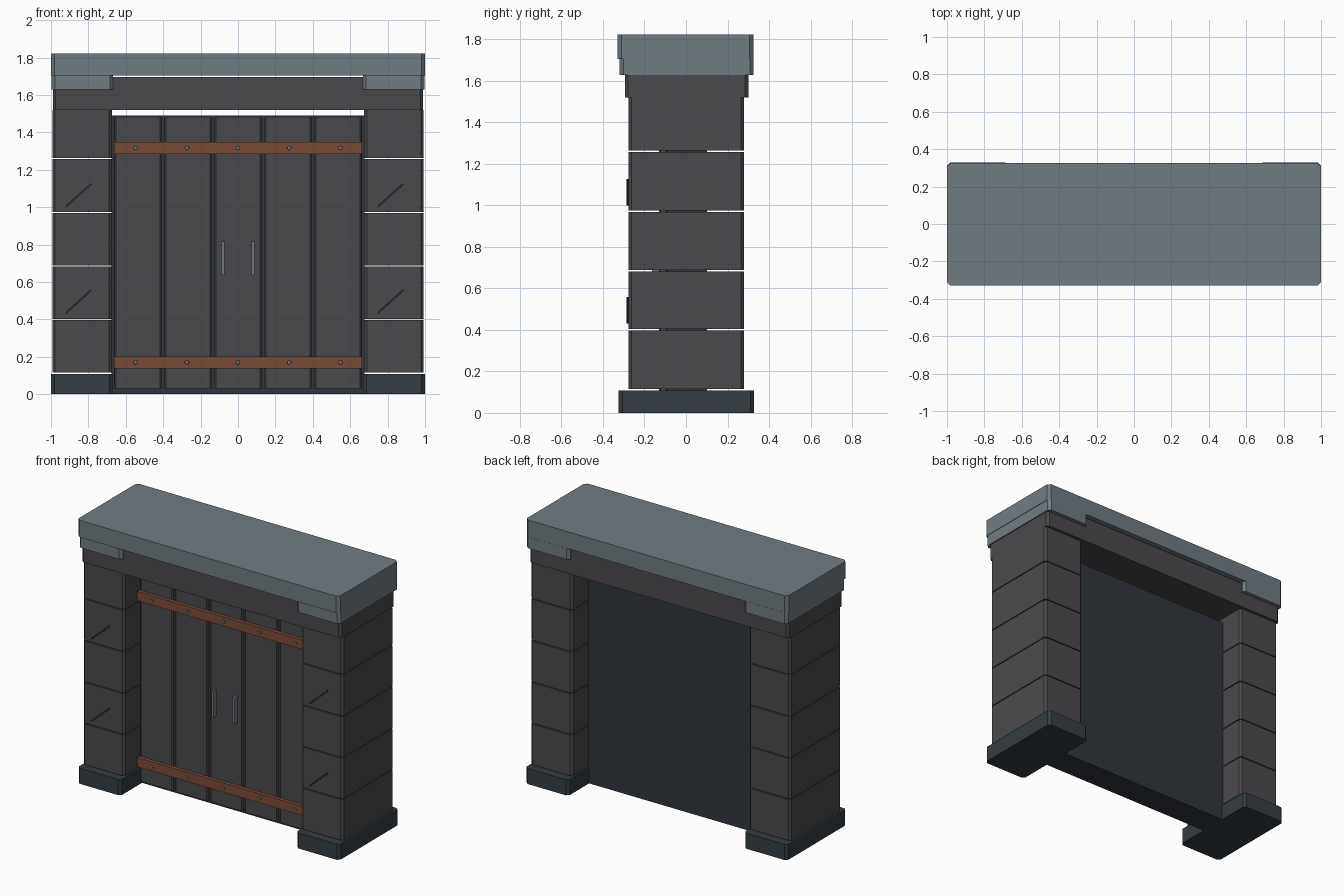
import bpy, bmesh, math
from mathutils import Matrix, Vector

if "Cube" in bpy.data.objects:
    bpy.data.objects.remove(bpy.data.objects["Cube"])


def material(name, rgb):
    m = bpy.data.materials.new(name)
    m.diffuse_color = (*rgb, 1)
    m.use_nodes = True
    m.node_tree.nodes["Principled BSDF"].inputs["Base Color"].default_value = m.diffuse_color
    return m


STONE = material("dark_stone", (0.070, 0.066, 0.072))
SLATE = material("slate", (0.16, 0.20, 0.225))
BASE = material("base_stone", (0.035, 0.047, 0.056))
WOOD = material("door_wood", (0.068, 0.066, 0.070))
BACK = material("door_back", (0.030, 0.037, 0.048))
RUST = material("rusty_iron", (0.19, 0.07, 0.038))
STEEL = material("steel", (0.16, 0.20, 0.22))
CRACK = material("crack", (0.03, 0.03, 0.033))


def finish(bm, name, mat):
    me = bpy.data.meshes.new(name)
    bm.to_mesh(me)
    bm.free()
    me.materials.append(mat)
    ob = bpy.data.objects.new(name, me)
    bpy.context.collection.objects.link(ob)
    return ob


def block(name, x, y, z, mat, chamfer=0.0):
    """Box from (min, max) pairs with chamfered vertical edges."""
    bm = bmesh.new()
    bmesh.ops.create_cube(bm, size=1)
    for v in bm.verts:
        v.co = Vector((x[v.co.x > 0], y[v.co.y > 0], z[v.co.z > 0]))
    if chamfer:
        upright = [e for e in bm.edges
                   if abs(e.verts[0].co.z - e.verts[1].co.z) > 1e-4]
        bmesh.ops.bevel(bm, geom=upright, offset=chamfer, segments=1,
                        profile=0.5, affect='EDGES')
    return finish(bm, name, mat)


def span(s, a, b):
    return tuple(sorted((s * a, s * b)))


# pillars: foot, five separated courses, corner cap
courses = [(0.115, 0.397), (0.403, 0.682), (0.688, 0.969),
           (0.975, 1.257), (1.263, 1.52)]
for s, side in ((-1, "left"), (1, "right")):
    block(f"{side}_pillar_foot", span(s, 0.67, 1.0), (-0.325, 0.328),
          (0, 0.108), BASE, 0.018)
    for i, z in enumerate(courses):
        block(f"{side}_pillar_course_{i}", span(s, 0.675, 0.993),
              (-0.277, 0.28), z, STONE, 0.015)
    block(f"{side}_corner_cap", span(s, 0.667, 0.997), (-0.32, 0.326),
          (1.628, 1.706), SLATE, 0.018)

# lintel and top slab
block("lintel", (-0.99, 0.99), (-0.295, 0.3), (1.52, 1.696), STONE, 0.015)
block("top_slab", (-1, 1), (-0.33, 0.325), (1.705, 1.822), SLATE, 0.02)

# door: backing panel with five raised planks
block("door_backing", (-0.675, 0.675), (-0.09, 0.1), (0, 1.49), BACK)
for i in range(5):
    c = (i - 2) * 0.267
    block(f"door_plank_{i}", (c - 0.125, c + 0.125), (-0.13, -0.085),
          (0.03, 1.482), WOOD, 0.008)

# iron straps with rivets
for n, zc in (("lower", 0.17), ("upper", 1.317)):
    block(f"{n}_strap", (-0.663, 0.663), (-0.155, -0.128),
          (zc - 0.032, zc + 0.032), RUST)
    for i in range(5):
        bm = bmesh.new()
        place = (Matrix.Translation(((i - 2) * 0.274, -0.157, zc))
                 @ Matrix.Rotation(math.radians(90), 4, 'X'))
        bmesh.ops.create_cone(bm, cap_ends=True, segments=10, radius1=0.012,
                              radius2=0.01, depth=0.014, matrix=place)
        finish(bm, f"{n}_rivet_{i}", STEEL)

# door handles
for s, side in ((-1, "left"), (1, "right")):
    block(f"{side}_handle", span(s, 0.072, 0.088), (-0.163, -0.128),
          (0.637, 0.817), STEEL)

# slanted chisel marks on the pillar fronts
for xc in (-0.853, 0.815):
    for zc in (0.495, 1.063):
        ob = block("chisel_mark", (-0.09, 0.09), (-0.007, 0.007),
                   (-0.005, 0.005), CRACK)
        ob.location = (xc, -0.28, zc)
        ob.rotation_euler = (0, math.radians(-42), 0)
